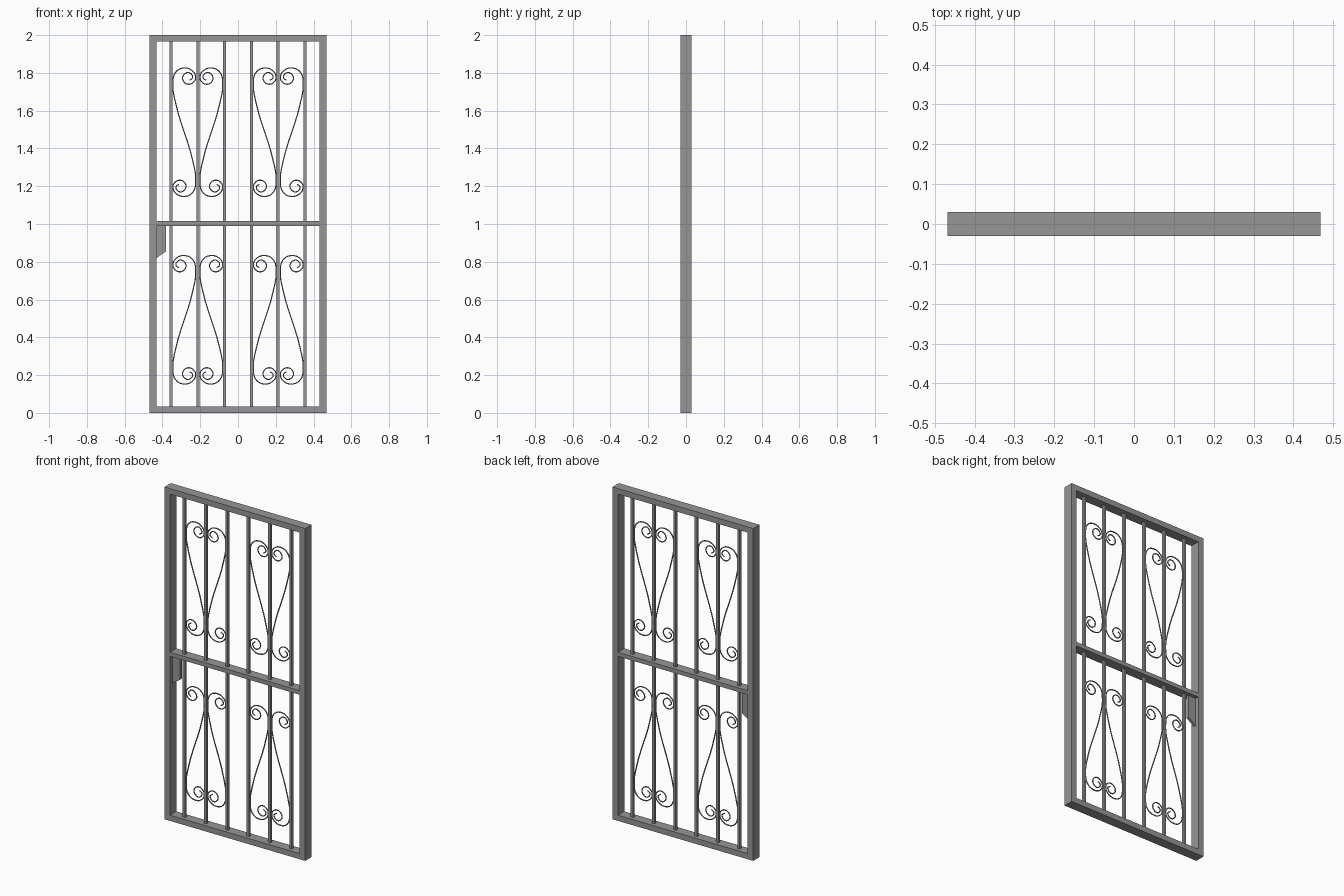
import bpy
from mathutils import Vector

if "Cube" in bpy.data.objects:
    bpy.data.objects.remove(bpy.data.objects["Cube"], do_unlink=True)

iron = bpy.data.materials.new("mid grey iron")
iron.use_nodes = True
colour = (0.305, 0.305, 0.305, 1)
iron.diffuse_color = colour
iron.node_tree.nodes["Principled BSDF"].inputs["Base Color"].default_value = colour

HALF_W, HEIGHT, DEPTH, RAIL, STILE = 0.468, 2.0, 0.06, 0.034, 0.036
INNER = HALF_W - STILE


def prism(name, outline, depth):
    """Extrude an x-z outline through the gate thickness."""
    n = len(outline)
    verts = [(x, y, z) for y in (-depth / 2, depth / 2) for x, z in outline]
    faces = [tuple(range(n)), tuple(reversed(range(n, 2 * n)))]
    faces += [(i, i + n, (i + 1) % n + n, (i + 1) % n) for i in range(n)]
    mesh = bpy.data.meshes.new(name)
    mesh.from_pydata(verts, [], faces)
    mesh.materials.append(iron)
    obj = bpy.data.objects.new(name, mesh)
    bpy.context.collection.objects.link(obj)


def bar(name, x0, x1, z0, z1, depth):
    prism(name, [(x0, z0), (x1, z0), (x1, z1), (x0, z1)], depth)


# Outer frame and middle rail
bar("right_stile", -HALF_W, -INNER, 0, HEIGHT, DEPTH)
bar("left_stile", INNER, HALF_W, 0, HEIGHT, DEPTH)
bar("bottom_rail", -INNER, INNER, 0, RAIL, DEPTH)
bar("top_rail", -INNER, INNER, HEIGHT - RAIL, HEIGHT, DEPTH)
bar("middle_rail", -INNER, INNER, 0.99, 1.015, DEPTH)

# Upright bars in two groups of three
CENTRES = (-0.213, 0.213)
for c in CENTRES:
    for offset in (-0.142, 0, 0.142):
        x = c + offset
        bar("upright_bar", x - 0.008, x + 0.008, RAIL, HEIGHT - RAIL, 0.016)

# Lock plate with a sloping lower edge
prism("lock_plate", [(-INNER, 0.82), (-0.38, 0.855), (-0.38, 0.99), (-INNER, 0.99)], 0.016)

# Half of an S-scroll, from the inner tip of the curl towards the middle
CURL = [(.028, .275), (.044, .289), (.037, .308), (.020, .316), (.004, .310),
        (-.009, .289), (-.001, .266), (.024, .254), (.050, .266), (.060, .291),
        (.044, .324), (-.001, .340), (-.046, .317), (-.060, .251), (-.046, .156)]
PATH = CURL + [(-x, -z) for x, z in reversed(CURL)]


def scroll(name, centre, side, mid_z, flip):
    curve = bpy.data.curves.new(name, "CURVE")
    curve.dimensions = "3D"
    curve.bevel_depth = 0.0035
    curve.bevel_resolution = 1
    curve.resolution_u = 6
    curve.use_fill_caps = True
    spline = curve.splines.new("BEZIER")
    spline.bezier_points.add(len(PATH) - 1)
    for point, (x, z) in zip(spline.bezier_points, PATH):
        point.co = Vector((centre + side * (0.0715 - x), 0, mid_z + flip * z))
        point.handle_left_type = point.handle_right_type = "AUTO"
    curve.materials.append(iron)
    obj = bpy.data.objects.new(name, curve)
    bpy.context.collection.objects.link(obj)


# Mirrored scroll pairs, upside down in the lower half
for c in CENTRES:
    for side in (-1, 1):
        scroll("upper_scroll", c, side, 1.486, 1)
        scroll("lower_scroll", c, side, 0.493, -1)
